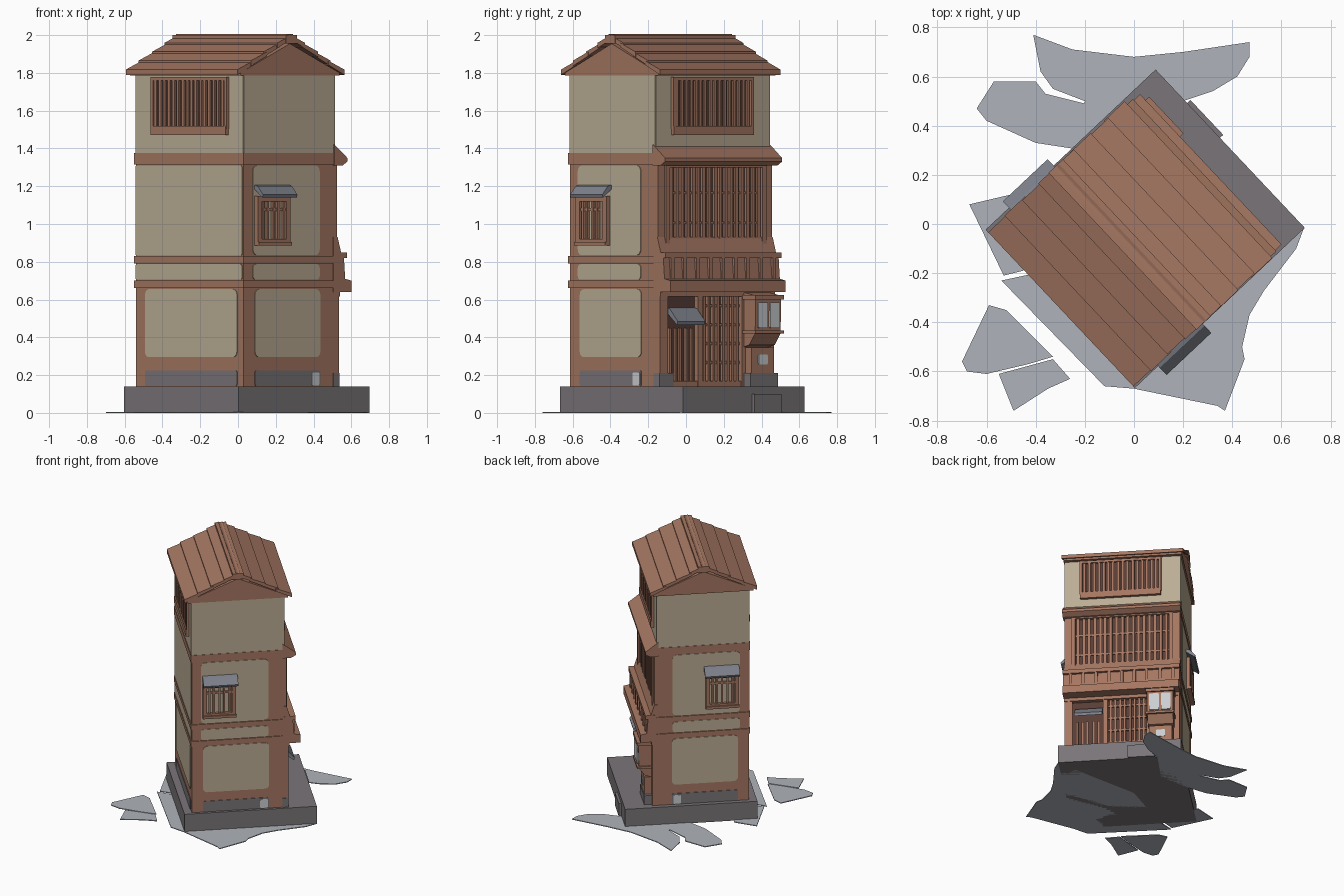
import bpy, bmesh, math, random
from mathutils import Vector, Matrix

if "Cube" in bpy.data.objects:
    bpy.data.objects.remove(bpy.data.objects["Cube"])

random.seed(3)
ROT = Matrix.Rotation(math.radians(43.3), 4, 'Z')   # house stands turned on the grid
U0, U1, V0, V1 = -0.40, 0.26, -0.468, 0.363         # wall extents in house axes
VC = (V0 + V1) / 2

def mat(name, r, g, b):
    m = bpy.data.materials.new(name)
    m.diffuse_color = (r, g, b, 1)
    m.use_nodes = True
    m.node_tree.nodes["Principled BSDF"].inputs["Base Color"].default_value = m.diffuse_color
    return m

WOOD = mat("brown wood", .38, .185, .122)
DARK = mat("dark wood", .10, .047, .034)
CREAM = mat("cream plaster", .50, .42, .30)
STONE = mat("dark stone", .195, .178, .19)
GROUND = mat("pale paving", .43, .45, .49)
SLATE = mat("slate awning", .215, .225, .265)
PANE = mat("pale pane", .60, .62, .64)

def on_face(face, a, d, z):
    """Point on a wall: a along the wall, d outward, z up."""
    return Vector({"facade": (U1 + d, a, z), "rear": (U0 - d, a, z),
                   "left": (a, V1 + d, z), "right": (a, V0 - d, z)}[face])

class Part:
    """Collects extruded solids into one named object."""
    def __init__(self, name, material):
        self.name, self.material, self.bm = name, material, bmesh.new()

    def solid(self, pts, vec):
        bm, n = self.bm, len(pts)
        a = [bm.verts.new(p) for p in pts]
        b = [bm.verts.new(Vector(p) + Vector(vec)) for p in pts]
        bm.faces.new(a)
        bm.faces.new(b[::-1])
        for i in range(n):
            j = (i + 1) % n
            bm.faces.new((a[i], b[i], b[j], a[j]))

    def box(self, u0, u1, v0, v1, z0, z1):
        self.solid([(u0, v0, z0), (u1, v0, z0), (u1, v1, z0), (u0, v1, z0)], (0, 0, z1 - z0))

    def prism(self, face, profile, a0, a1):
        pts = [on_face(face, a0, d, z) for d, z in profile]
        self.solid(pts, on_face(face, a1, 0, 0) - on_face(face, a0, 0, 0))

    def block(self, face, a0, a1, d0, d1, z0, z1):
        self.prism(face, [(d0, z0), (d1, z0), (d1, z1), (d0, z1)], a0, a1)

    def plate(self, face, a0, a1, z0, z1, r=0.02, d0=-0.002, d1=0.004):
        pts = []
        for k, (ca, cz) in enumerate([(a1 - r, z1 - r), (a0 + r, z1 - r), (a0 + r, z0 + r), (a1 - r, z0 + r)]):
            for i in range(4):
                t = math.pi / 2 * (k + i / 3)
                pts.append(on_face(face, ca + r * math.cos(t), d0, cz + r * math.sin(t)))
        self.solid(pts, on_face(face, 0, d1, 0) - on_face(face, 0, d0, 0))

    def frame(self, face, a0, a1, z0, z1, w, d):
        self.block(face, a0 - w, a0, -.01, d, z0 - w, z1 + w)
        self.block(face, a1, a1 + w, -.01, d, z0 - w, z1 + w)
        self.block(face, a0, a1, -.01, d, z0 - w, z0)
        self.block(face, a0, a1, -.01, d, z1, z1 + w)

    def bars(self, face, a0, a1, z0, z1, n, w, d0, d1):
        for i in range(n):
            c = a0 + (a1 - a0) * (i + .5) / n + random.uniform(-.004, .004)
            self.block(face, c - w / 2, c + w / 2, d0, d1, z0, z1)

    def done(self, rotate=True):
        bmesh.ops.recalc_face_normals(self.bm, faces=self.bm.faces)
        if rotate:
            self.bm.transform(ROT)
        me = bpy.data.meshes.new(self.name)
        self.bm.to_mesh(me)
        me.materials.append(self.material)
        ob = bpy.data.objects.new(self.name, me)
        bpy.context.collection.objects.link(ob)
        return ob

# Paving patches lying on the ground
p = Part("paving", GROUND)
patches = [
    [(.69, -.02), (.66, -.1), (.53, -.27), (.47, -.37), (.44, -.5), (.45, -.55), (.37, -.76), (.34, -.74),
     (0, -.67), (-.12, -.66), (-.54, -.23), (-.4, -.2), (0, 0)],
    [(-.67, .08), (-.5, .12), (-.4, -.1), (-.45, -.19), (-.53, -.21)],
    [(-.41, .77), (-.25, .71), (0, .68), (.2, .7), (.47, .74), (.47, .68), (.42, .6), (.32, .54), (.2, .5),
     (0, .3), (-.27, .31), (-.2, .5), (-.33, .55), (-.38, .62)],
    [(-.57, .58), (-.4, .58), (-.36, .53), (-.2, .49), (-.2, .3), (-.27, .31), (-.4, .33), (-.6, .42), (-.64, .47)],
    [(-.59, -.33), (-.52, -.35), (-.33, -.54), (-.43, -.57), (-.6, -.61), (-.68, -.6), (-.7, -.56)],
    [(-.55, -.61), (-.33, -.55), (-.26, -.63), (-.35, -.67), (-.49, -.76)]]
for pts in patches:
    p.solid([(x, y, 0) for x, y in pts], (0, 0, .006))
p.done(False)

# Stone slab with a small doorstep
p = Part("stone_slab", STONE)
p.box(-.455, .495, -.488, .397, 0, .14)
p.box(.49, .513, .015, .21, 0, .1)
p.done()

# Wall core and posts
p = Part("wall_core", WOOD)
p.box(U0, U1, V0, V1, .14, 1.8)
p.done()

# Belt beams around the house
p = Part("belt_beams", WOOD)
for z0, z1 in [(1.315, 1.375), (.66, .70), (.79, .83)]:
    p.box(U0 - .007, U1 + .007, V0 - .007, V1 + .007, z0, z1)
p.done()

# Plaster panels and stone footings
p = Part("plaster_panels", CREAM)
f = Part("stone_footing", STONE)
for face in ("left", "right"):
    p.plate(face, U0, U1, 1.375, 1.79, .003)
    p.plate(face, -.335, .15, .835, 1.31, .03)
    p.plate(face, -.335, .15, .705, .787, .02)
    p.plate(face, -.32, .155, .295, .655, .03)
    f.plate(face, -.32, .155, .142, .225, .012)
p.plate("rear", V0, V1, 1.375, 1.79, .003)
p.plate("rear", V0 + .01, V1, .832, 1.31, .01)
p.plate("rear", V0 + .01, V1, .705, .787, .01)
p.plate("rear", -.42, .29, .295, .655, .03)
p.plate("facade", V0, V1, 1.38, 1.79, .003)
f.plate("rear", -.42, .29, .142, .225, .012)
f.block("facade", V0 - .004, -.37, -.01, .035, .14, .21)
f.block("facade", .14, .34, -.01, .09, .14, .21)
p.done()
f.done()
p = Part("pale_corner_stones", PANE)
for face in ("left", "right"):
    p.plate(face, .09, .145, .145, .215, .01, 0, .007)
p.done()

# Slatted windows of the top storey, both ends
fr = Part("top_window_frames", WOOD)
dk = Part("window_recesses", DARK)
for face in ("facade", "rear"):
    dk.plate(face, -.34, .21, 1.52, 1.76, .005, 0, .008)
    fr.frame(face, -.34, .21, 1.52, 1.76, .018, .022)
    fr.block(face, -.355, .225, 0, .026, 1.47, 1.52)
    fr.bars(face, -.34, .21, 1.52, 1.76, 16, .018, 0, .018)
fr.done()

# Tall slatted window of the middle storey
p = Part("middle_window", WOOD)
dk.plate("facade", -.39, .285, .87, 1.31, .005, 0, .008)
p.frame("facade", -.39, .285, .89, 1.30, .03, .03)
p.block("facade", V0, -.41, 0, .02, .8, 1.33)
p.block("facade", .30, V1, 0, .02, .8, 1.33)
p.bars("facade", -.39, .285, .87, 1.31, 17, .021, 0, .022)
for z in (1.0, 1.16):
    p.block("facade", -.39, .285, 0, .014, z, z + .012)
p.done()

# Sloping eave over the middle storey
p = Part("middle_eave", WOOD)
p.prism("facade", [(-.01, 1.31), (.05, 1.31), (.085, 1.33), (.085, 1.35), (.02, 1.40), (-.01, 1.42)], V0 - .01, V1 + .01)
p.done()

# Balcony parapet and ledge
p = Part("balcony", WOOD)
p.prism("facade", [(-.01, .64), (.12, .64), (.12, .70), (.075, .71), (.065, .83), (.045, .85), (.02, .93), (-.01, .93)],
        V0 - .004, V1 + .004)
p.block("facade", V0 - .006, V1 + .006, 0, .085, .82, .85)
p.bars("facade", V0, V1, .70, .83, 9, .022, .05, .082)
p.done()

# Ground floor: posts, entry, lattice door
p = Part("shop_front", WOOD)
p.block("facade", V0, -.41, -.01, .035, .14, .65)
p.block("facade", -.19, -.155, -.01, .035, .14, .65)
p.block("facade", .125, .16, -.01, .04, .14, .65)
p.block("facade", .32, V1, -.01, .035, .14, .65)
p.block("facade", V0, V1, -.01, .04, .615, .65)
p.block("facade", -.41, .14, -.01, .03, .14, .17)
p.bars("facade", -.155, .125, .16, .62, 8, .016, 0, .026)
p.bars("facade", -.40, -.2, .16, .45, 5, .016, 0, .02)
for z in (.26, .36, .46, .56):
    p.block("facade", -.155, .125, 0, .02, z, z + .014)
p.done()
dk.plate("facade", -.41, -.19, .16, .62, .005, 0, .008)
dk.plate("facade", -.155, .125, .16, .62, .005, 0, .008)
dk.done()

# Display box beside the door
p = Part("display_box", WOOD)
p.prism("facade", [(0, .34), (.08, .36), (.125, .42), (.13, .62), (0, .645)], .14, .325)
p.block("facade", .15, .315, 0, .085, .21, .345)
p.block("facade", .13, .335, 0, .14, .42, .437)
p.block("facade", .13, .335, 0, .14, .60, .625)
p.done()
p = Part("display_panes", PANE)
for a in (.155, .24):
    p.plate("facade", a, a + .07, .45, .585, .008, .12, .136)
p.plate("facade", .2, .265, .255, .31, .008, .08, .09)
p.done()

# Small side windows with panes, frames and slate awnings
fr = Part("side_window_frames", WOOD)
pn = Part("side_window_panes", CREAM)
aw = Part("slate_awnings", SLATE)
for face in ("left", "right"):
    pn.plate(face, -.295, -.115, .92, 1.12, .004, 0, .009)
    fr.frame(face, -.295, -.115, .92, 1.12, .028, .03)
    fr.block(face, -.325, -.085, 0, .04, .885, .905)
    fr.bars(face, -.295, -.115, .92, 1.12, 5, .014, 0, .024)
    fr.block(face, -.295, -.115, 0, .02, 1.07, 1.085)
    aw.prism(face, [(-.005, 1.19), (.065, 1.14), (.07, 1.155), (.03, 1.20), (-.005, 1.21)], -.325, -.075)
aw.prism("facade", [(0, .535), (.085, .465), (.09, .485), (.03, .55), (0, .56)], -.39, -.19)
fr.done()
pn.done()
aw.done()

# Gable body and roof boards stepping up to the ridge
UC, R0, R1 = -.07, -.487, .39
p = Part("gable_body", WOOD)
p.solid([(u, R0 + .012, z) for u, z in [(-.43, 1.785), (.29, 1.785), (.29, 1.80), (UC, 1.955), (-.43, 1.80)]],
        (0, R1 - R0 - .024, 0))
p.done()
p = Part("roof_boards", WOOD)
for s in (-1, 1):
    for i in range(4):
        o, n = .385 - i * .095, .385 - (i + 1) * .095 - .02    # outer and inner edge
        zo, zn = 1.79 + i * .047, 1.79 + i * .047 + .052
        e = random.uniform(0, .008)
        p.solid([(UC + s * u, R0 + e, z) for u, z in [(o, zo), (o, zo + .028), (n, zn + .022), (n, zn)]],
                (0, R1 - R0 - 2 * e, 0))
p.box(UC - .04, UC + .04, R0, R1, 1.955, 2.0)
p.done()
